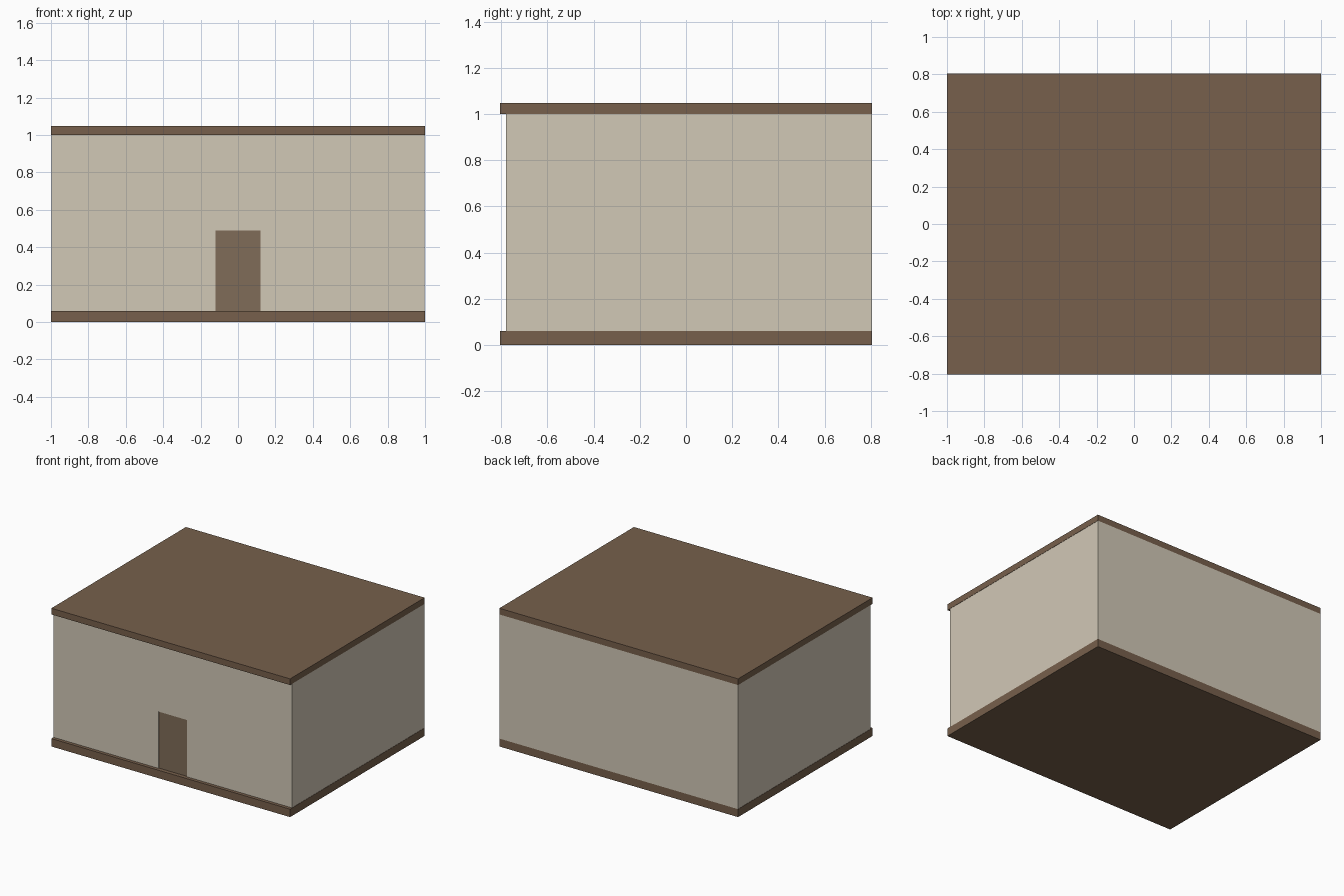
import bpy, bmesh

if "Cube" in bpy.data.objects:
    bpy.data.objects.remove(bpy.data.objects["Cube"])

HX, HY = 1.0, 0.805          # half footprint
Z0, Z1 = 0.06, 1.0           # wall bottom and top
FRONT, T = -0.78, 0.045      # front wall face, wall thickness
DOOR_W, DOOR_TOP = 0.12, 0.49


def material(name, rgb):
    m = bpy.data.materials.new(name)
    m.diffuse_color = (*rgb, 1)
    m.use_nodes = True
    m.node_tree.nodes["Principled BSDF"].inputs["Base Color"].default_value = m.diffuse_color
    return m


wood = material("brown_board", (0.184, 0.117, 0.072))
door_wood = material("door_brown", (0.216, 0.15, 0.098))
plaster = material("cream_wall", (0.64, 0.58, 0.47))


def prism(name, profile, y0, y1, mat):
    """Extrude an x-z outline from y0 to y1."""
    bm = bmesh.new()
    face = bm.faces.new([bm.verts.new((x, y0, z)) for x, z in profile])
    ext = bmesh.ops.extrude_face_region(bm, geom=[face])["geom"]
    bmesh.ops.translate(bm, vec=(0, y1 - y0, 0),
                        verts=[v for v in ext if isinstance(v, bmesh.types.BMVert)])
    bmesh.ops.recalc_face_normals(bm, faces=bm.faces)
    me = bpy.data.meshes.new(name)
    bm.to_mesh(me)
    bm.free()
    me.materials.append(mat)
    ob = bpy.data.objects.new(name, me)
    bpy.context.collection.objects.link(ob)
    return ob


def box(name, x0, x1, y0, y1, z0, z1, mat):
    return prism(name, [(x0, z0), (x1, z0), (x1, z1), (x0, z1)], y0, y1, mat)


# Floor and flat roof slabs
box("floor_slab", -HX, HX, -HY, HY, 0, Z0, wood)
box("roof_slab", -HX, HX, -HY, HY, Z1, 1.047, wood)

# Front wall with the doorway notched out of its outline
W = HX - 0.002
prism("front_wall", [(-W, Z0), (-DOOR_W, Z0), (-DOOR_W, DOOR_TOP), (DOOR_W, DOOR_TOP),
                     (DOOR_W, Z0), (W, Z0), (W, Z1), (-W, Z1)], FRONT, FRONT + T, plaster)

# Back wall, and side walls fitted between front and back
box("back_wall", -W, W, HY - T, HY, Z0, Z1, plaster)
for side, s in (("left", -1), ("right", 1)):
    x0, x1 = sorted((s * W, s * (W - T)))
    box(side + "_wall", x0, x1, FRONT + T, HY - T, Z0, Z1, plaster)

# Door set just inside the opening
box("door", -DOOR_W, DOOR_W, FRONT + 0.006, FRONT + T - 0.006, Z0, DOOR_TOP, door_wood)
